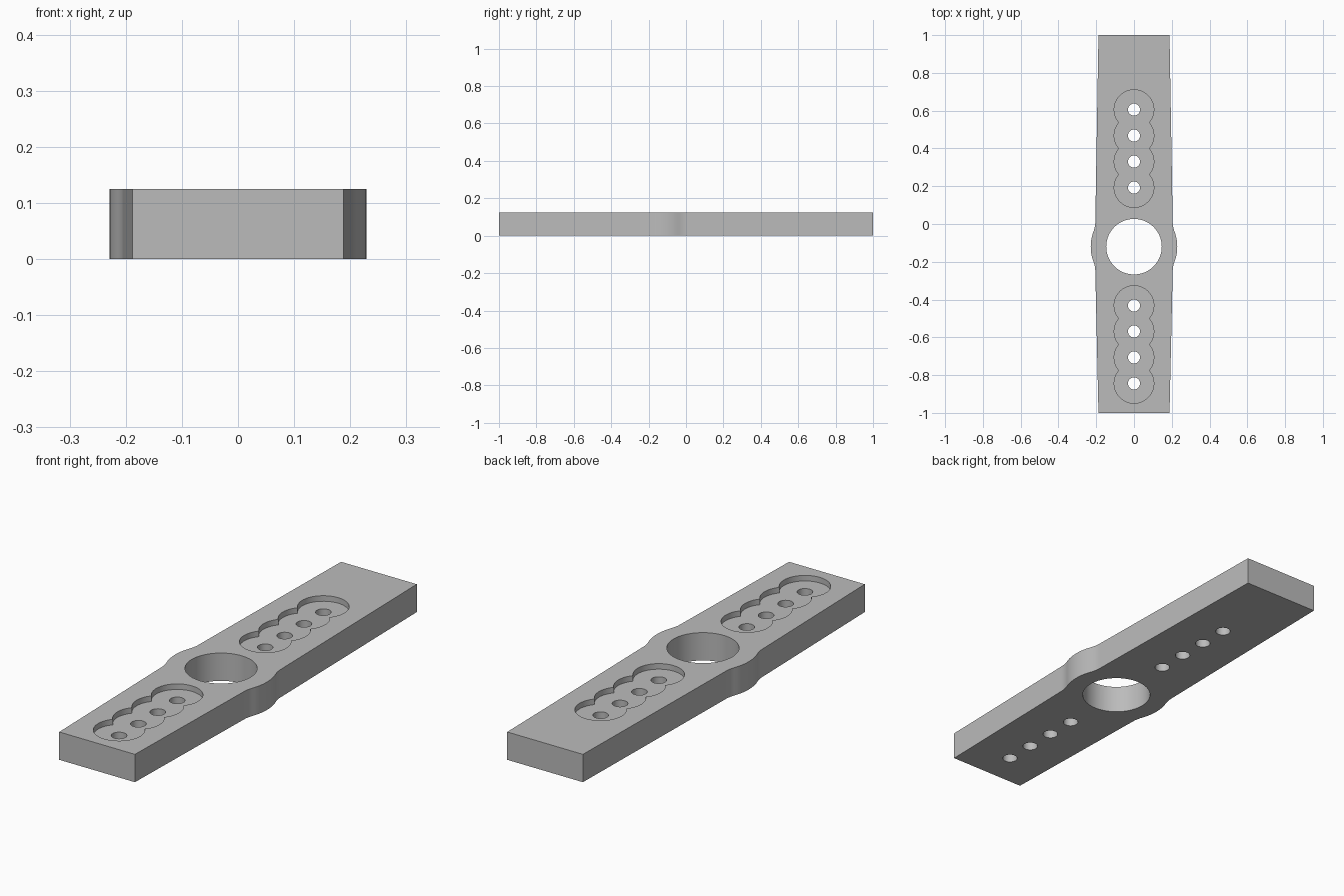
import bpy, bmesh
from math import sin, cos, asin, pi, sqrt

if "Cube" in bpy.data.objects:
    bpy.data.objects.remove(bpy.data.objects["Cube"], do_unlink=True)

THICK = 0.125
BORE_Y = -0.12          # centre of the main bore and its side bulges
BORE_R = 0.147
BULGE_R = 0.229
PITCH = 0.1375          # distance between screw holes
HOLE_R = 0.032
POCKET_R = 0.105
POCKET_DEPTH = 0.025
ROWS = (-0.844, 0.193)  # first screw hole of each row
COUNT = 4

grey = bpy.data.materials.new("plain_grey")
grey.use_nodes = True
colour = (0.5, 0.5, 0.5, 1)
grey.diffuse_color = colour
grey.node_tree.nodes["Principled BSDF"].inputs["Base Color"].default_value = colour


def prism(name, outline, z0, z1):
    """Extrude a closed outline between two heights."""
    bm = bmesh.new()
    face = bm.faces.new([bm.verts.new((x, y, z0)) for x, y in outline])
    top = bmesh.ops.extrude_face_region(bm, geom=[face])["geom"]
    verts = [v for v in top if isinstance(v, bmesh.types.BMVert)]
    bmesh.ops.translate(bm, verts=verts, vec=(0, 0, z1 - z0))
    bmesh.ops.recalc_face_normals(bm, faces=bm.faces)
    mesh = bpy.data.meshes.new(name)
    bm.to_mesh(mesh)
    bm.free()
    mesh.materials.append(grey)
    obj = bpy.data.objects.new(name, mesh)
    bpy.context.collection.objects.link(obj)
    return obj


def arc(y, r, a0, a1, n):
    return [(r * cos(a0 + (a1 - a0) * i / n), y + r * sin(a0 + (a1 - a0) * i / n))
            for i in range(n + 1)]


def circle(y, r, n):
    return arc(y, r, 0, 2 * pi, n)[:-1]


def mirrored(side):
    """Close a right-hand outline (bottom to top) with its mirror image."""
    return side + [(-x, y) for x, y in reversed(side)]


# Tapered plate: straight side, concave blend, round bulge, blend, straight side
SWEEP = asin(0.08 / BULGE_R)
BLEND = 0.052
x0, slope = BULGE_R * cos(SWEEP), 0.08 / (BULGE_R * cos(SWEEP))
blend = []
for i in range(1, 9):
    d = BLEND * i / 8
    blend.append((x0 - slope * (d - d * d / (2 * BLEND)), 0.08 + d))
side = [(0.188, -1)]
side += [(x, BORE_Y - d) for x, d in reversed(blend)]
side += arc(BORE_Y, BULGE_R, -SWEEP, SWEEP, 14)
side += [(x, BORE_Y + d) for x, d in blend]
side += [(0.188, 1)]
plate = prism("tapered_arm_plate", mirrored(side), 0, THICK)

# Scalloped pockets, one per row of screw holes
cutters = []
notch = asin(PITCH / 2 / POCKET_R)
for start in ROWS:
    side = []
    for i in range(COUNT):
        a0 = -pi / 2 if i == 0 else -notch
        a1 = pi / 2 if i == COUNT - 1 else notch
        pts = arc(start + i * PITCH, POCKET_R, a0, a1, 20)
        side += pts if i == 0 else pts[1:]
    outline = mirrored(side[1:-1])
    outline.insert(len(side) - 2, (0, side[-1][1]))
    outline.append((0, side[0][1]))
    cutters.append(prism("pocket_cutter", outline, THICK - POCKET_DEPTH, THICK + 0.1))

# Through holes: main bore and the screw holes
cutters.append(prism("bore_cutter", circle(BORE_Y, BORE_R, 64), -0.1, THICK + 0.1))
for start in ROWS:
    for i in range(COUNT):
        cutters.append(prism("hole_cutter", circle(start + i * PITCH, HOLE_R, 32),
                             -0.1, THICK + 0.1))

for cutter in cutters:
    cutter.hide_render = True
    mod = plate.modifiers.new(cutter.name, "BOOLEAN")
    mod.operation = "DIFFERENCE"
    mod.solver = "EXACT"
    mod.object = cutter

# Keep the cut result and drop the cutters
bpy.context.view_layer.update()
cut = bpy.data.meshes.new_from_object(plate.evaluated_get(bpy.context.evaluated_depsgraph_get()))
plate.modifiers.clear()
plate.data = cut
for cutter in cutters:
    bpy.data.objects.remove(cutter, do_unlink=True)

# Smooth curved walls, sharp rims
bpy.ops.object.select_all(action="DESELECT")
plate.select_set(True)
bpy.context.view_layer.objects.active = plate
bpy.ops.object.shade_smooth_by_angle(angle=pi / 6)
